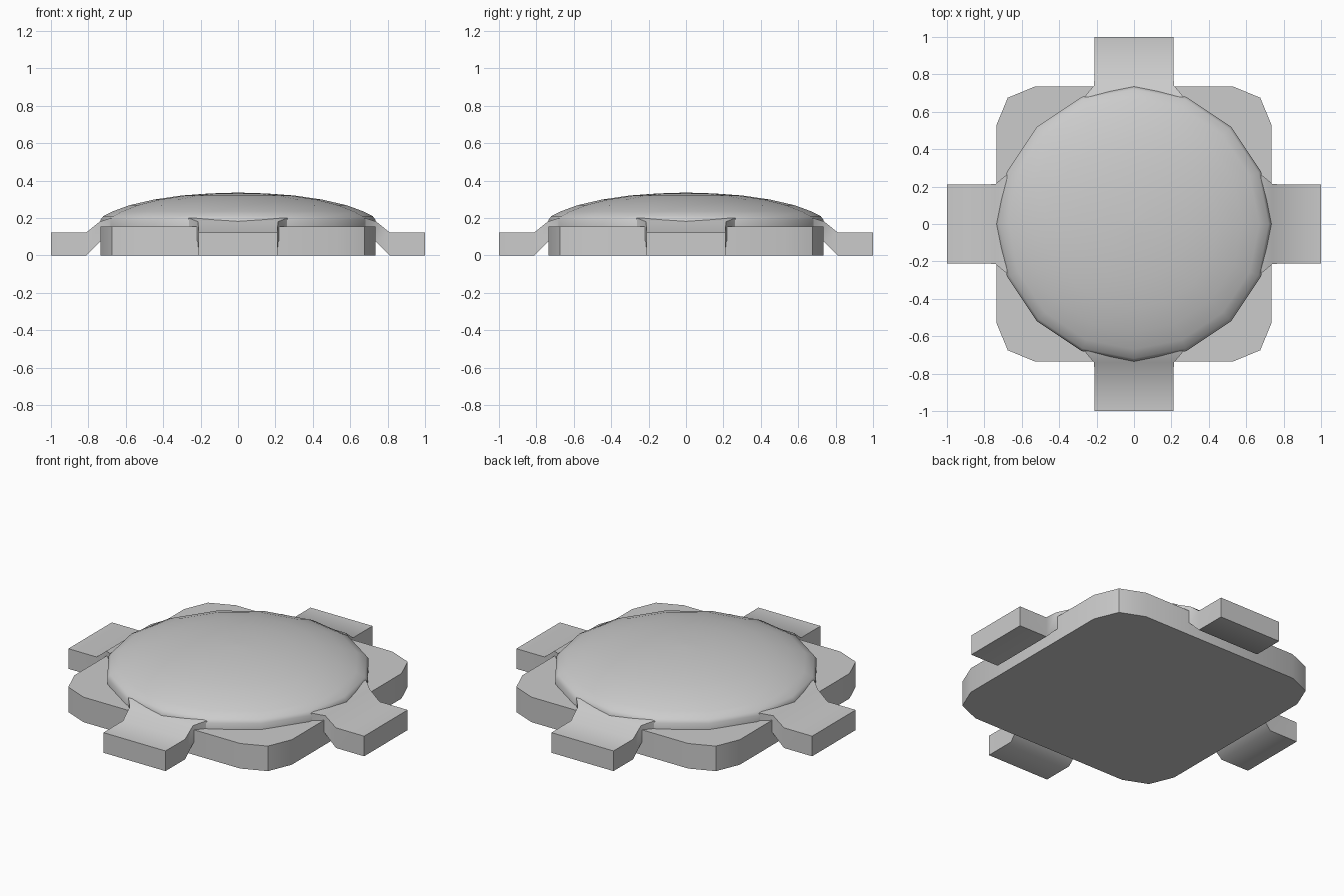
import bpy, bmesh
from math import cos, sin, pi
from mathutils import Matrix

if "Cube" in bpy.data.objects:
    bpy.data.objects.remove(bpy.data.objects["Cube"])


def make_object(name, bm, angle=None):
    bmesh.ops.recalc_face_normals(bm, faces=bm.faces)
    mesh = bpy.data.meshes.new(name)
    bm.to_mesh(mesh)
    bm.free()
    obj = bpy.data.objects.new(name, mesh)
    bpy.context.collection.objects.link(obj)
    if angle:
        bpy.ops.object.select_all(action='DESELECT')
        bpy.context.view_layer.objects.active = obj
        obj.select_set(True)
        bpy.ops.object.shade_smooth_by_angle(angle=angle)
    return obj


def loft(bm, rings):
    """Skin equal-length rings of points and cap both ends."""
    loops = [[bm.verts.new(p) for p in ring] for ring in rings]
    for a, b in zip(loops, loops[1:]):
        for i in range(len(a)):
            j = (i + 1) % len(a)
            bm.faces.new((a[i], a[j], b[j], b[i]))
    bm.faces.new(loops[0][::-1])
    bm.faces.new(loops[-1])


# Base plate: square with rounded corners
corner = [(0.735, 0.53), (0.675, 0.675), (0.53, 0.735)]
outline = []
for k in range(4):
    c, s = round(cos(k * pi / 2)), round(sin(k * pi / 2))
    outline += [(c * x - s * y, s * x + c * y) for x, y in corner]
bm = bmesh.new()
loft(bm, [[(x, y, z) for x, y in outline] for z in (0, 0.153)])
make_object("base_plate", bm, 0.6)

# Dome: shallow 16-sided lens with a short upright rim
profile = [(0.735, 0.14), (0.735, 0.19), (0.72, 0.21), (0.67, 0.235), (0.58, 0.268),
           (0.45, 0.298), (0.30, 0.32), (0.15, 0.331), (0.02, 0.335)]
bm = bmesh.new()
loft(bm, [[(r * cos(i * pi / 8), r * sin(i * pi / 8), z) for i in range(16)]
          for r, z in profile])
make_object("dome", bm, 0.8)

# Four tabs: flat foot, sloped neck, flared end against the dome
# sections: distance from centre, half width, bottom, top
sections = [(1.0, 0.21, 0.0, 0.123), (0.81, 0.21, 0.0, 0.123),
            (0.74, 0.214, 0.07, 0.18), (0.68, 0.265, 0.155, 0.2)]
for k, side in enumerate(("right", "back", "left", "front")):
    bm = bmesh.new()
    loft(bm, [[(x, -w, lo), (x, w, lo), (x, w, hi), (x, -w, hi)]
              for x, w, lo, hi in sections])
    bm.transform(Matrix.Rotation(k * pi / 2, 4, 'Z'))
    make_object(side + "_tab", bm, 0.8)
